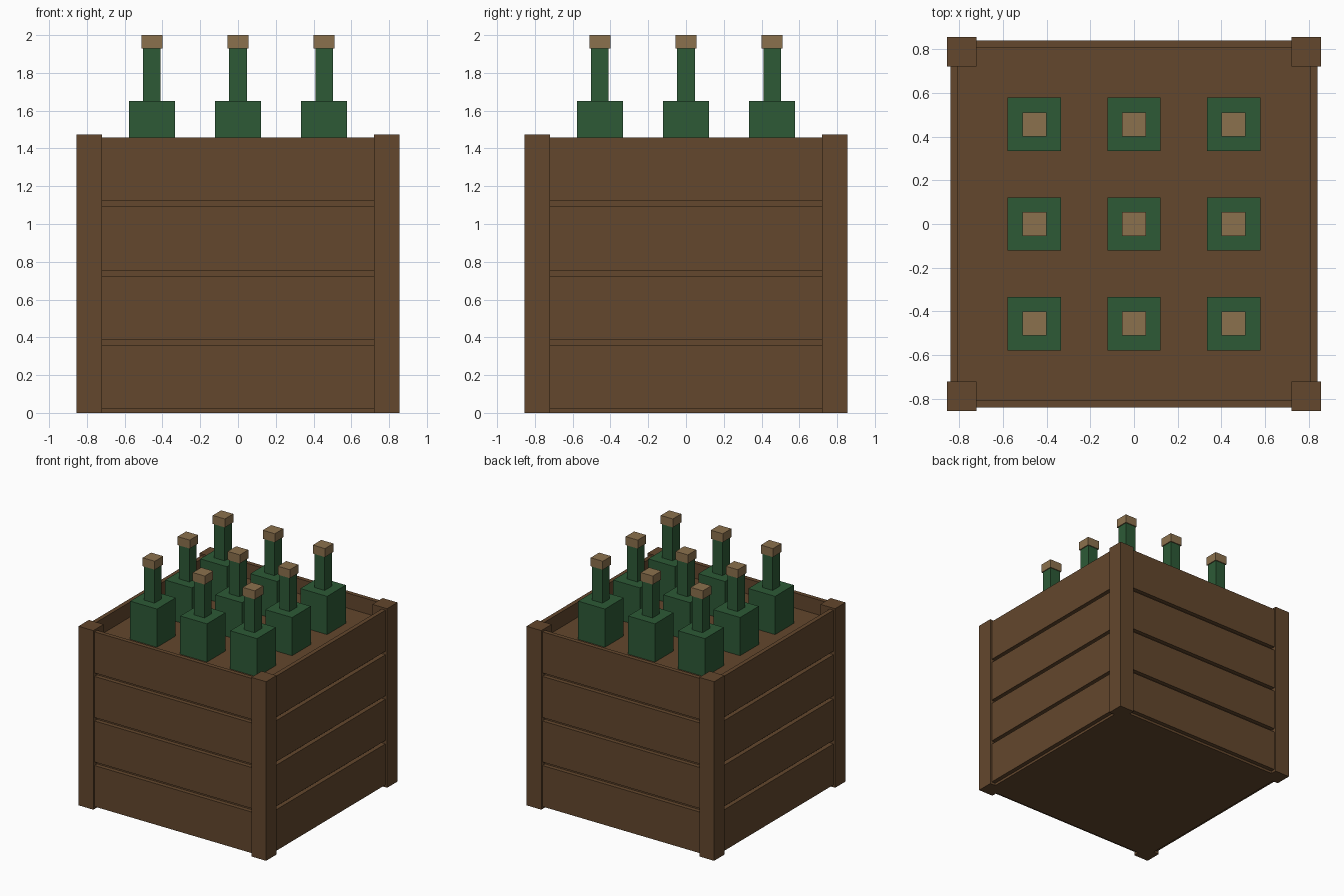
import bpy

cube = bpy.data.objects.get("Cube")
if cube:
    bpy.data.objects.remove(cube, do_unlink=True)


def material(name, rgb):
    mat = bpy.data.materials.new(name)
    mat.use_nodes = True
    color = (*rgb, 1.0)
    mat.diffuse_color = color
    mat.node_tree.nodes["Principled BSDF"].inputs["Base Color"].default_value = color
    return mat


wood = material("brown wood", (0.125, 0.063, 0.026))
glass = material("green glass", (0.026, 0.102, 0.037))
cork = material("tan cork", (0.26, 0.165, 0.075))


def box(name, x, y, z, mat):
    """Add a box from (low, high) ranges on each axis."""
    center = [(a + b) / 2 for a, b in (x, y, z)]
    bpy.ops.mesh.primitive_cube_add(size=1, location=center)
    obj = bpy.context.object
    obj.name = name
    obj.scale = [b - a for a, b in (x, y, z)]
    bpy.ops.object.transform_apply(location=False, rotation=False, scale=True)
    obj.data.materials.append(mat)
    return obj


def around(c, half):
    return (c - half, c + half)


INNER, OUTER = 0.805, 0.84
POST_IN, POST_OUT, POST_TOP = 0.72, 0.855, 1.475
FILL_TOP = 1.335

# Solid core: forms the base, the bottle shelf and the back of the plank gaps
box("crate_core", around(0, INNER), around(0, INNER), (0, FILL_TOP), wood)

# Corner posts
for sx, xn in ((-1, "right"), (1, "left")):
    for sy, yn in ((-1, "front"), (1, "back")):
        xr = sorted((sx * POST_IN, sx * POST_OUT))
        yr = sorted((sy * POST_IN, sy * POST_OUT))
        box(f"{yn}_{xn}_post", xr, yr, (0, POST_TOP), wood)

# Four planks on each side, running between the posts
for row in range(4):
    z0 = 0.02 + row * 0.367
    zr = (z0, z0 + 0.338)
    span = around(0, POST_IN + 0.01)
    for s, yn, xn in ((-1, "front", "right"), (1, "back", "left")):
        wall = sorted((s * INNER, s * OUTER))
        box(f"{yn}_plank_{row + 1}", span, wall, zr, wood)
        box(f"{xn}_plank_{row + 1}", wall, span, zr, wood)

# Grid of square bottles standing on the shelf
for i in (-1, 0, 1):
    for j in (-1, 0, 1):
        x, y = i * 0.456, j * 0.456
        tag = f"{i + 2}_{j + 2}"
        for part, half, z, mat in (
            ("bottle_body", 0.122, (FILL_TOP - 0.02, 1.65), glass),
            ("bottle_neck", 0.047, (1.64, 1.94), glass),
            ("bottle_cork", 0.055, (1.93, 2.0), cork),
        ):
            box(f"{part}_{tag}", around(x, half), around(y, half), z, mat)
